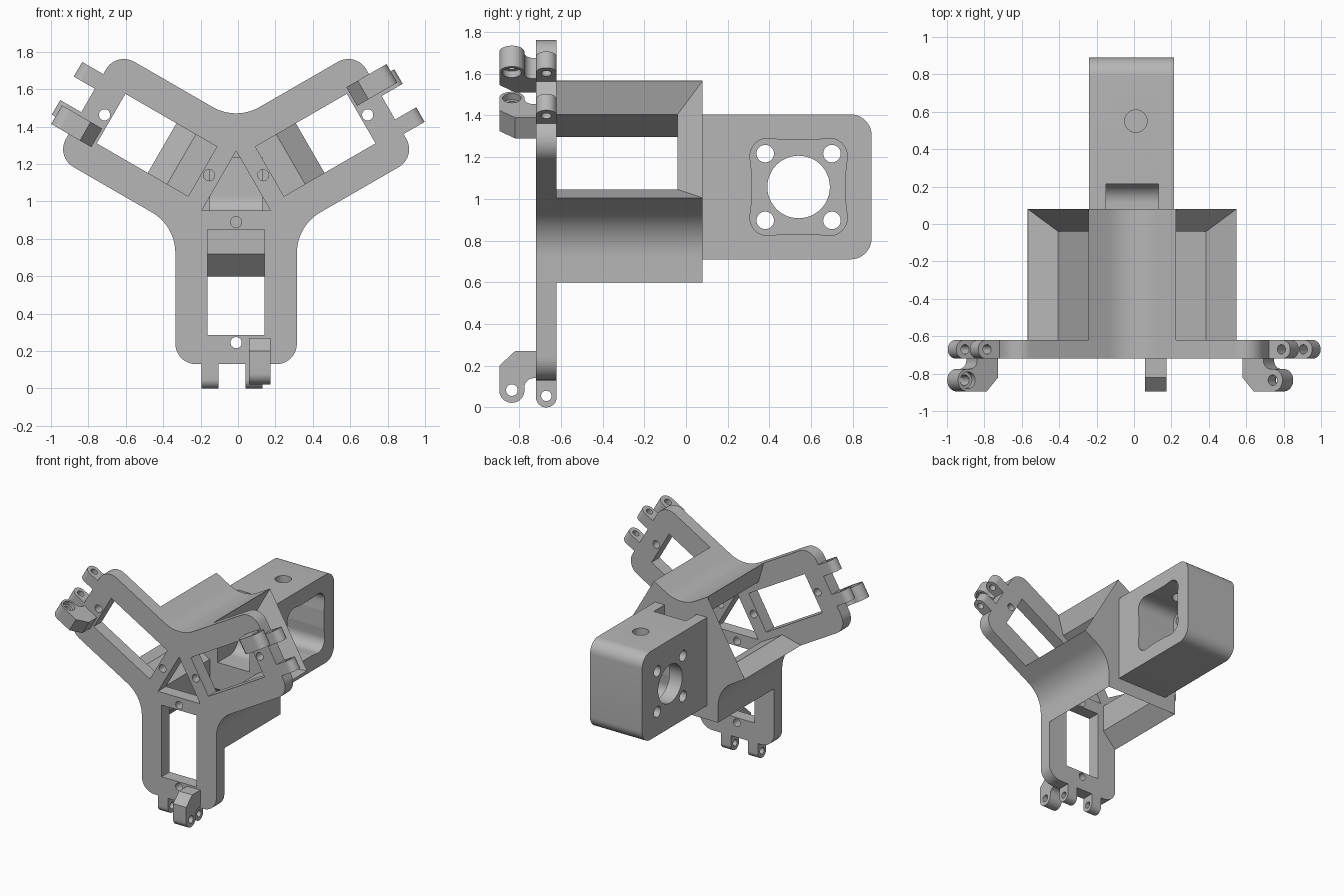
import bpy, bmesh, math
from mathutils import Vector, Matrix

if "Cube" in bpy.data.objects:
    bpy.data.objects.remove(bpy.data.objects["Cube"])

grey = bpy.data.materials.new("plain_grey")
grey.use_nodes = True
GREY = (0.47, 0.47, 0.47, 1)
grey.diffuse_color = GREY
grey.node_tree.nodes["Principled BSDF"].inputs["Base Color"].default_value = GREY

CX, CZ = -0.01, 1.057          # hub of the three arms
ARMS = [math.radians(a) for a in (-90, 30, 150)]
HALF = 0.325                   # arm half width


def arm_point(a, r, v):
    """Radial and sideways arm coordinates to (x, z)."""
    return (CX + r * math.cos(a) - v * math.sin(a),
            CZ + r * math.sin(a) + v * math.cos(a))


def rounded(points, steps=10):
    """Outline from (p, q, radius) corners."""
    out = []
    n = len(points)
    for i, (p, q, r) in enumerate(points):
        c = Vector((p, q))
        if not r:
            out.append(c)
            continue
        d0 = (Vector(points[i - 1][:2]) - c).normalized()
        d1 = (Vector(points[(i + 1) % n][:2]) - c).normalized()
        half = d0.angle(d1) / 2
        mid = c + (d0 + d1).normalized() * (r / math.sin(half))
        t = r / math.tan(half)
        s = c + d0 * t - mid
        e = c + d1 * t - mid
        sweep = math.atan2(s.cross(e), s.dot(e))
        for k in range(steps + 1):
            out.append(mid + Matrix.Rotation(sweep * k / steps, 2) @ s)
    return out


def circle(p, q, r, n=32):
    return [Vector((p + r * math.cos(math.tau * k / n),
                    q + r * math.sin(math.tau * k / n))) for k in range(n)]


def finish(name, bm):
    bmesh.ops.recalc_face_normals(bm, faces=bm.faces)
    me = bpy.data.meshes.new(name)
    bm.to_mesh(me)
    bm.free()
    me.materials.append(grey)
    ob = bpy.data.objects.new(name, me)
    bpy.context.collection.objects.link(ob)
    return ob


def loft(name, rings):
    """Closed solid through equally long rings of 3D points."""
    bm = bmesh.new()
    vs = [[bm.verts.new(p) for p in ring] for ring in rings]
    n = len(vs[0])
    for a, b in zip(vs, vs[1:]):
        for i in range(n):
            j = (i + 1) % n
            bm.faces.new((a[i], a[j], b[j], b[i]))
    bm.faces.new(vs[0])
    bm.faces.new(vs[-1])
    return finish(name, bm)


def prism(name, outline, lo, hi, axis):
    """Extrude an (x, z) outline along y, a (y, z) one along x, or (x, y) along z."""
    place = {"x": lambda p, t: (t, p[0], p[1]),
             "y": lambda p, t: (p[0], t, p[1]),
             "z": lambda p, t: (p[0], p[1], t)}[axis]
    return loft(name, [[place(p, t) for p in outline] for t in (lo, hi)])


def cut(ob, cutters):
    for c in cutters:
        c.hide_render = True
        m = ob.modifiers.new("cut", "BOOLEAN")
        m.operation = "DIFFERENCE"
        m.solver = "EXACT"
        m.object = c
    bpy.context.view_layer.update()
    dg = bpy.context.evaluated_depsgraph_get()
    me = bpy.data.meshes.new_from_object(ob.evaluated_get(dg))
    ob.modifiers.clear()
    ob.data = me
    for c in cutters:
        bpy.data.objects.remove(c)
    return ob


def star(length, corner):
    """Three-armed outline with filleted inner corners."""
    pts = []
    for a in ARMS:
        pts.append((*arm_point(a, length, -HALF), corner))
        pts.append((*arm_point(a, length, HALF), corner))
        pts.append((*arm_point(a + math.pi / 3, HALF / math.sin(math.pi / 3), 0), 0.25))
    return rounded(pts)


# Front plate with arm windows, screw holes and a central triangle
plate = prism("front_plate", star(0.927, 0.11), -0.72, -0.62, "y")
cutters = [prism("cutter", [arm_point(a + math.pi, 0.213, 0) for a in ARMS], -0.8, -0.5, "y")]
for a in ARMS:
    window = [arm_point(a, r, v) for r, v in
              ((0.207, -0.153), (0.772, -0.153), (0.772, 0.153), (0.207, 0.153))]
    cutters.append(prism("cutter", window, -0.8, -0.5, "y"))
    for r in (0.167, 0.812):
        cutters.append(prism("cutter", circle(*arm_point(a, r, 0), 0.03, 20), -0.8, -0.5, "y"))
cut(plate, cutters)

# Rear shell: hollow along each arm, flaring out at the arm ends
shell = prism("rear_shell", star(0.457, 0), -0.62, 0.08, "y")
cutters = []
for a in ARMS:
    rings = []
    for r, w, back in ((-0.03, 0.208, -0.04), (0.337, 0.208, -0.04), (0.467, 0.334, 0.09)):
        ring = []
        for v, y in ((-w, -0.7), (w, -0.7), (w, back), (-w, back)):
            x, z = arm_point(a, r, v)
            ring.append((x, y, z))
        rings.append(ring)
    cutters.append(loft("cutter", rings))
slot = [(-0.15, 0.93), (0.13, 0.93), (0.13, 1.235), (-0.15, 1.235)]
cutters.append(prism("cutter", slot, -0.2, 0.2, "y"))
cut(shell, cutters)

# Motor box with a lobed recess, bolt holes and a cable duct
box = prism("motor_box", rounded([(0.08, 0.71, 0), (0.89, 0.71, 0.1),
                                  (0.89, 1.405, 0.1), (0.08, 1.405, 0)]), -0.24, 0.215, "x")
MY, MZ = 0.54, 1.057
lobes = []
for k in range(4):
    turn = Matrix.Rotation(k * math.pi / 2, 2)
    for p, q, r in ((0.225, -0.07, 0.12), (0.225, 0.07, 0.12), (0.245, 0.245, 0.085)):
        d = turn @ Vector((p, q))
        lobes.append((MY + d.x, MZ + d.y, r))
cutters = [prism("cutter", rounded(lobes), -0.13, 0.4, "x"),
           prism("cutter", circle(MY, MZ, 0.15, 48), -0.4, 0, "x"),
           prism("cutter", circle(0.01, 0.55, 0.06), 1.1, 1.6, "z")]
for sy in (-1, 1):
    for sz in (-1, 1):
        cutters.append(prism("cutter", circle(MY + 0.16 * sy, MZ + 0.16 * sz, 0.042), -0.4, 0, "x"))
duct = rounded([(0, 0.93, 0), (0.215, 0.93, 0.1), (0.215, 1.6, 0), (0, 1.6, 0)])
cutters.append(prism("cutter", duct, -0.15, 0.13, "x"))
cut(box, cutters)

# Hinge lugs and offset bracket on every arm end
LUG = rounded([(-0.72, 0.13, 0), (-0.72, 0, 0.049), (-0.62, 0, 0.049), (-0.62, 0.13, 0)])
BRACKET = rounded([(-0.72, 0.27, 0), (-0.82, 0.27, 0), (-0.895, 0.2, 0), (-0.895, 0.022, 0.059),
                   (-0.775, 0.022, 0.059), (-0.775, 0.14, 0.045), (-0.72, 0.14, 0)])
hub = Matrix.Translation((CX, 0, CZ))
for k, side in enumerate(("lower", "left", "right")):
    parts = []
    for label, x in (("inner", -0.195), ("outer", 0.04)):
        lug = prism(f"{side}_{label}_lug", LUG, x, x + 0.09, "x")
        parts.append(cut(lug, [prism("cutter", circle(-0.67, 0.055, 0.025), x - 0.1, x + 0.2, "x")]))
    bracket = prism(f"{side}_bracket", BRACKET, 0.06, 0.175, "x")
    parts.append(cut(bracket, [prism("cutter", circle(-0.835, 0.083, 0.028), -0.1, 0.3, "x"),
                               prism("cutter", circle(-0.835, 0.083, 0.045), 0, 0.095, "x")]))
    spin = hub @ Matrix.Rotation(-k * math.tau / 3, 4, "Y") @ hub.inverted()
    for ob in parts:
        ob.data.transform(spin)

# Smooth the curved walls, keep the edges crisp
bpy.ops.object.select_all(action="DESELECT")
for ob in bpy.context.collection.objects:
    if ob.type == "MESH":
        ob.select_set(True)
        bpy.context.view_layer.objects.active = ob
bpy.ops.object.shade_smooth_by_angle(angle=math.radians(30))
